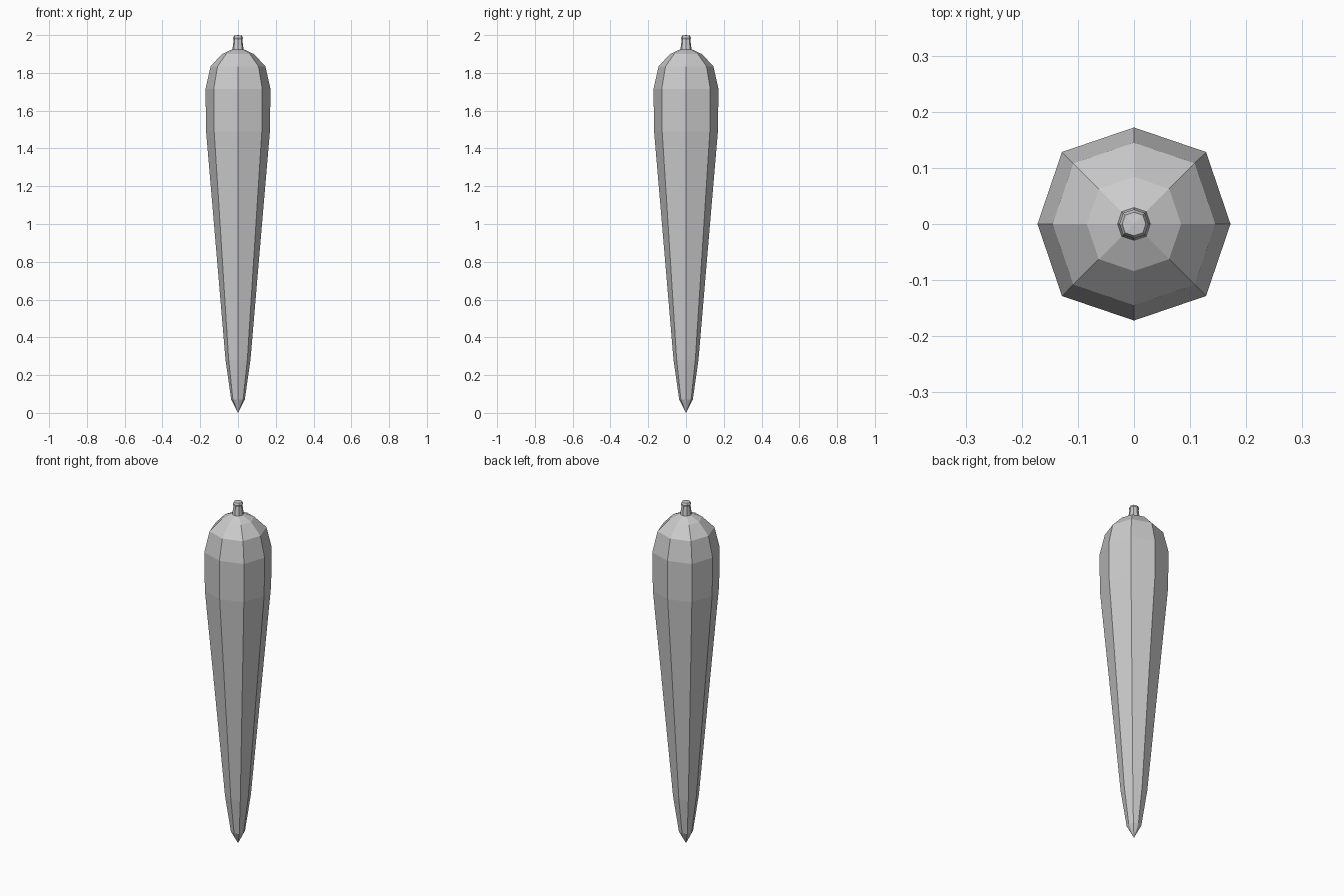
import bpy, bmesh, math

if "Cube" in bpy.data.objects:
    bpy.data.objects.remove(bpy.data.objects["Cube"])

SIDES = 8
DIAGONAL = 1.055  # corner vertices sit slightly further out than the axis ones


def lathe(name, profile, bottom, top):
    """Octagonal flat-shaded surface of (radius, z) rings closed by two apex points."""
    bm = bmesh.new()
    rings = []
    for r, z in profile:
        ring = []
        for i in range(SIDES):
            a = 2 * math.pi * i / SIDES
            k = r * (DIAGONAL if i % 2 else 1.0)
            ring.append(bm.verts.new((k * math.cos(a), k * math.sin(a), z)))
        rings.append(ring)
    low = bm.verts.new((0, 0, bottom))
    high = bm.verts.new((0, 0, top))
    for i in range(SIDES):
        j = (i + 1) % SIDES
        for a, b in zip(rings, rings[1:]):
            bm.faces.new((a[i], a[j], b[j], b[i]))
        bm.faces.new((low, rings[0][j], rings[0][i]))
        bm.faces.new((high, rings[-1][i], rings[-1][j]))
    mesh = bpy.data.meshes.new(name)
    bm.to_mesh(mesh)
    bm.free()
    obj = bpy.data.objects.new(name, mesh)
    bpy.context.collection.objects.link(obj)
    return obj


# Tapered root with rounded shoulder
lathe("carrot_root",
      [(0.036, 0.07), (0.066, 0.28), (0.128, 1.01), (0.169, 1.49),
       (0.172, 1.715), (0.145, 1.835), (0.084, 1.90), (0.03, 1.925)],
      0.0, 1.925)

# Short stem stub
lathe("stem",
      [(0.03, 1.92), (0.023, 1.975), (0.026, 1.985), (0.021, 1.997)],
      1.92, 2.0)
